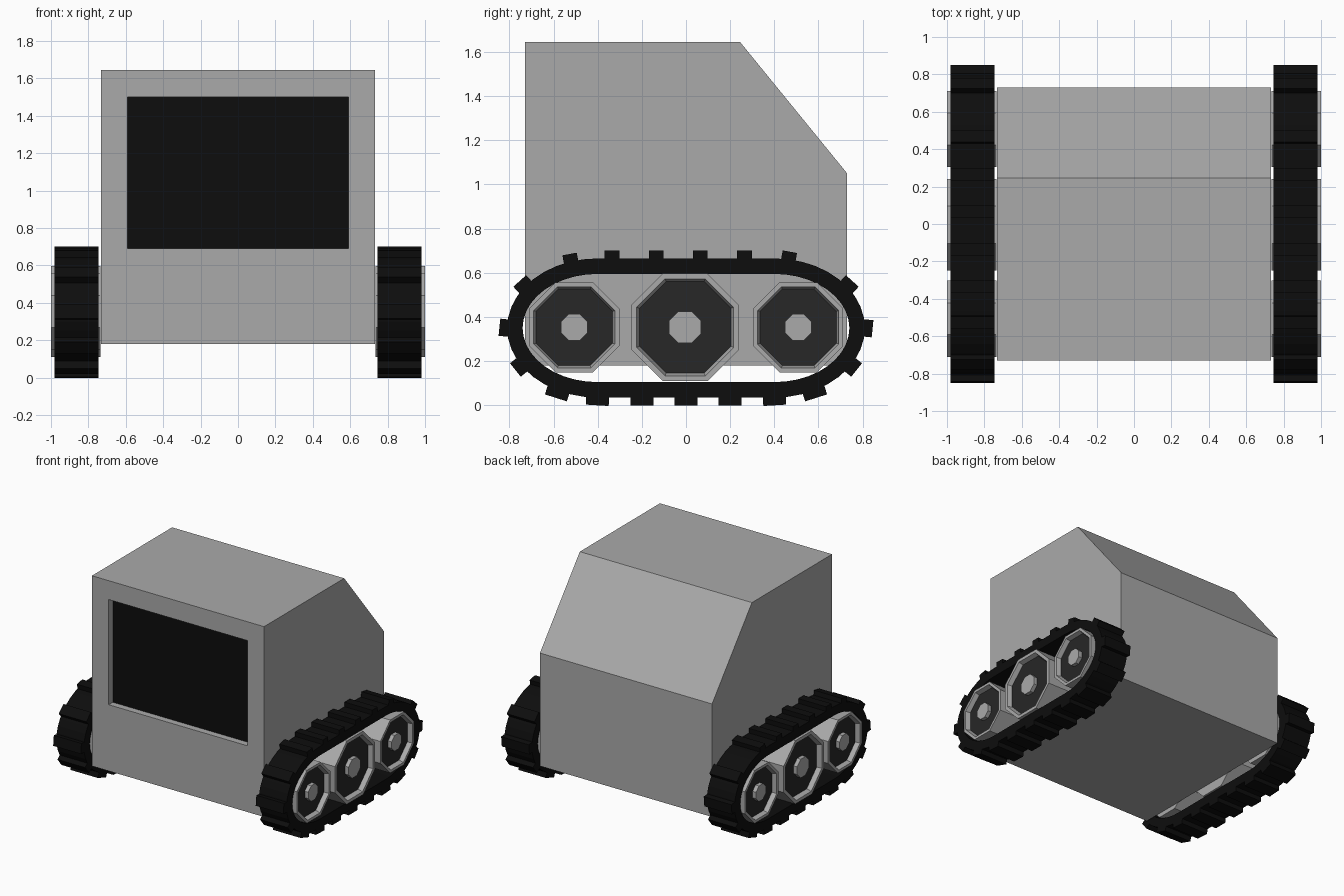
import bpy, bmesh, math
from mathutils import Vector

if "Cube" in bpy.data.objects:
    bpy.data.objects.remove(bpy.data.objects["Cube"])


def material(name, v):
    m = bpy.data.materials.new(name)
    m.diffuse_color = (v, v, v, 1)
    m.use_nodes = True
    m.node_tree.nodes["Principled BSDF"].inputs["Base Color"].default_value = m.diffuse_color
    return m


black = material("black", 0.004)
dark = material("dark_grey", 0.02)
grey = material("grey", 0.4)


def finish(bm, name, mats):
    bmesh.ops.recalc_face_normals(bm, faces=bm.faces)
    me = bpy.data.meshes.new(name)
    bm.to_mesh(me)
    bm.free()
    for m in mats:
        me.materials.append(m)
    ob = bpy.data.objects.new(name, me)
    bpy.context.collection.objects.link(ob)
    return ob


def prism(bm, profile, x0, x1):
    """Extrude a (y, z) profile along x."""
    a = [bm.verts.new((x0, y, z)) for y, z in profile]
    b = [bm.verts.new((x1, y, z)) for y, z in profile]
    n = len(a)
    bm.faces.new(a)
    bm.faces.new(b[::-1])
    for i in range(n):
        bm.faces.new((a[i], b[i], b[(i + 1) % n], a[(i + 1) % n]))


def loop_path(a, h, steps=10, flat=0.4):
    """Closed (y, z) track path: flat runs with elliptical ends."""
    pts = []
    for side, start in ((1, -90), (-1, 90)):
        for i in range(2 * steps + 1):
            t = math.radians(start + 90 * i / steps)
            pts.append((side * flat + (a - flat) * math.cos(t), 0.35 + h * math.sin(t)))
    return pts


# Body with sloped back and recessed screen
bm = bmesh.new()
prism(bm, [(-0.73, 0.18), (0.73, 0.18), (0.73, 1.05), (0.245, 1.645), (-0.73, 1.645)], -0.733, 0.733)
bmesh.ops.recalc_face_normals(bm, faces=bm.faces)
front = min(bm.faces, key=lambda f: f.calc_center_median().y)
bmesh.ops.inset_region(bm, faces=[front], thickness=0.1)
for v in front.verts:
    v.co.x = math.copysign(0.59, v.co.x)
    v.co.z = 1.5 if v.co.z > 0.9 else 0.69
bmesh.ops.inset_region(bm, faces=[front], thickness=0.0001)
for v in front.verts:
    v.co.y += 0.05
front.material_index = 1
finish(bm, "body", [grey, black])

# Lug centres, snapped to the track path when placed
lugs = [(y, 0.0) for y in (-0.6, -0.4, -0.2, 0, 0.2, 0.4, 0.6)]
lugs += [(y, 0.7) for y in (-0.53, -0.335, -0.135, 0.065, 0.265, 0.47)]
lugs += [(s * y, z) for s in (-1, 1) for y, z in ((0.76, 0.17), (0.84, 0.35), (0.75, 0.56))]


def nearest(path, p):
    best = None
    for i in range(len(path)):
        a, b = Vector(path[i]), Vector(path[(i + 1) % len(path)])
        d = b - a
        t = max(0, min(1, (p - a).dot(d) / d.length_squared))
        q = a + d * t
        if best is None or (q - p).length < best[0]:
            best = ((q - p).length, q, d.normalized())
    return best[1], best[2]


def build_track(name, s):
    x0, x1 = s * 0.745, s * 0.98
    bm = bmesh.new()
    outer, inner = loop_path(0.81, 0.315), loop_path(0.74, 0.245)
    # Belt
    rings = [[bm.verts.new((x, y, z)) for y, z in path]
             for path, x in ((outer, x0), (outer, x1), (inner, x1), (inner, x0))]
    n = len(outer)
    for k in range(4):
        r, q = rings[k], rings[(k + 1) % 4]
        for i in range(n):
            j = (i + 1) % n
            bm.faces.new((r[i], r[j], q[j], q[i]))
    # Lugs
    for y, z in lugs:
        c, t = nearest(outer, Vector((y, z)))
        nrm = Vector((t.y, -t.x))
        w = 0.052 if z < 0.1 else 0.033 if z > 0.6 else 0.039
        prism(bm, [c + t * u * w + nrm * h
                   for u, h in ((-1, -0.03), (1, -0.03), (1, 0.035), (-1, 0.035))], x0, x1)
    finish(bm, name, [black])


def build_wheel(name, s, cy, apothem):
    """Octagonal wheel: lathe of (x, radius factor, material) steps."""
    steps = [(0.735, 0.0, 0), (0.735, 1, 0), (1.0, 1, 0), (1.0, 0.9, 0), (0.965, 0.85, 0),
             (0.965, 0.295, 1), (0.995, 0.295, 0), (0.995, 0.0, 0)]
    r = apothem / math.cos(math.pi / 8)
    bm = bmesh.new()
    prev = None
    for x, f, mat in steps[1:-1]:
        ring = [bm.verts.new((s * x, cy + r * f * math.cos((k + 0.5) * math.pi / 4),
                              0.353 + r * f * math.sin((k + 0.5) * math.pi / 4))) for k in range(8)]
        if prev is None:
            bm.faces.new(ring)
        else:
            for k in range(8):
                j = (k + 1) % 8
                bm.faces.new((prev[k], prev[j], ring[j], ring[k])).material_index = mat
        prev = ring
    bm.faces.new(prev)
    finish(bm, name, [grey, dark])


# Tracks and wheels on both sides
for side, s in (("left", -1), ("right", 1)):
    build_track(side + "_track", s)
    for pos, cy, ap in (("front", -0.506, 0.204), ("middle", -0.004, 0.244), ("back", 0.508, 0.204)):
        build_wheel(f"{side}_{pos}_wheel", s, cy, ap)
